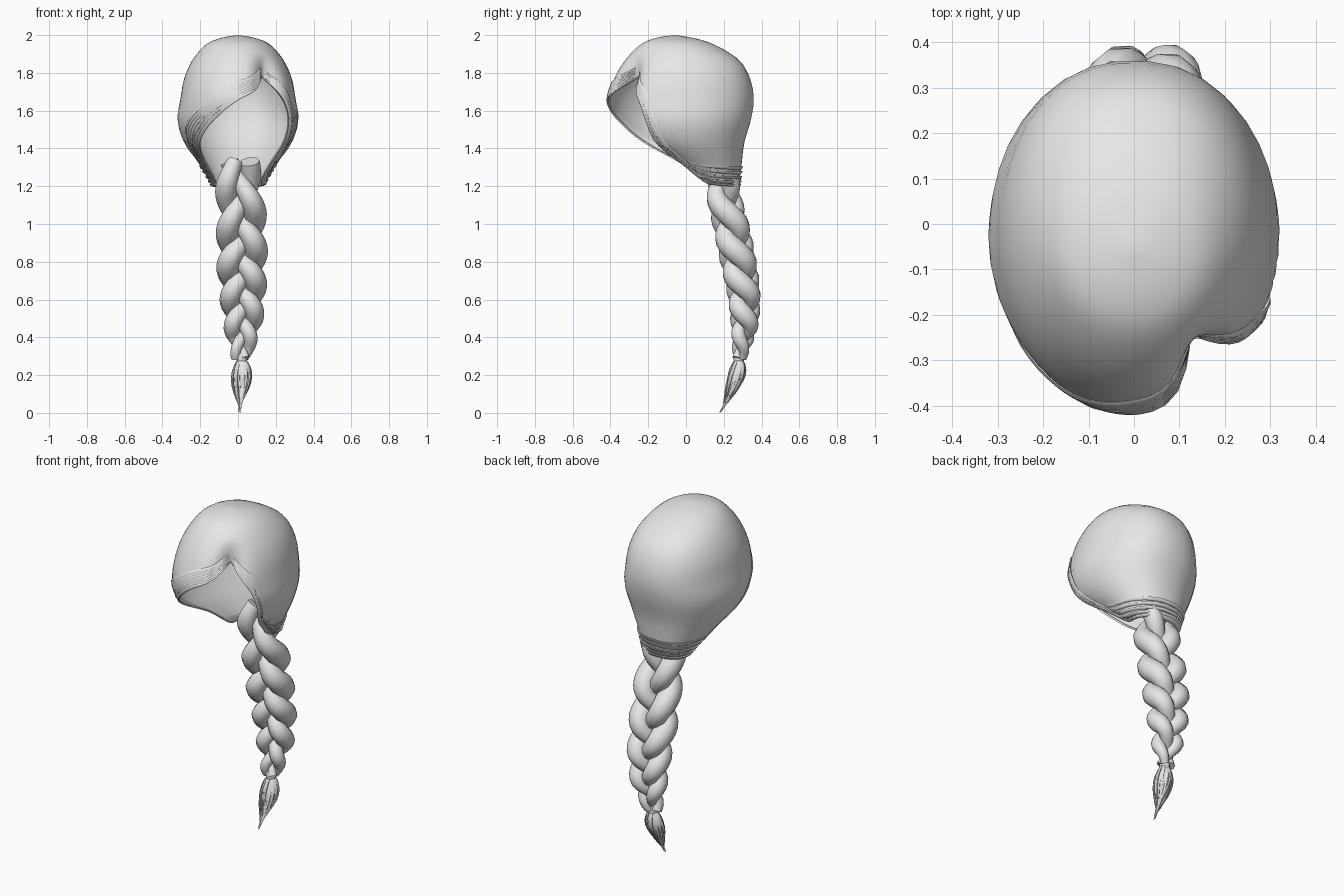
import bpy, bmesh, math, random
from mathutils import Vector

random.seed(4)
cube = bpy.data.objects.get("Cube")
if cube:
    bpy.data.objects.remove(cube, do_unlink=True)

hair = bpy.data.materials.new("hair_grey")
hair.use_nodes = True
GREY = (0.8, 0.8, 0.8, 1)
hair.diffuse_color = GREY
hair.node_tree.nodes["Principled BSDF"].inputs["Base Color"].default_value = GREY


def spline(rows, s):
    """Smooth interpolation through rows at fractional index s."""
    s = min(max(s, 0), len(rows) - 1)
    i = min(int(s), len(rows) - 2)
    f = s - i
    a, b, c, d = (rows[min(max(i + k, 0), len(rows) - 1)] for k in (-1, 0, 1, 2))
    return [q + f / 2 * (r - p + f * (2 * p - 5 * q + 4 * r - t + f * (3 * (q - r) + t - p)))
            for p, q, r, t in zip(a, b, c, d)]


def finish(name, bm, angle=60):
    mesh = bpy.data.meshes.new(name)
    bm.to_mesh(mesh)
    bm.free()
    obj = bpy.data.objects.new(name, mesh)
    bpy.context.collection.objects.link(obj)
    mesh.materials.append(hair)
    bpy.ops.object.select_all(action="DESELECT")
    obj.select_set(True)
    bpy.context.view_layer.objects.active = obj
    bpy.ops.object.shade_smooth_by_angle(angle=math.radians(angle))
    return obj


def add_tube(bm, pts, radii, sides, up_at, flat=1.0):
    """Closed tube along pts, flattened along the up direction."""
    rings = []
    for i, p in enumerate(pts):
        tangent = (pts[min(i + 1, len(pts) - 1)] - pts[max(i - 1, 0)]).normalized()
        side = tangent.cross(up_at(p)).normalized()
        up = side.cross(tangent)
        ring = []
        for k in range(sides):
            a = math.tau * k / sides
            ring.append(bm.verts.new(p + radii[i] * (side * math.cos(a) + up * flat * math.sin(a))))
        rings.append(ring)
    for r0, r1 in zip(rings, rings[1:]):
        for k in range(sides):
            n = (k + 1) % sides
            bm.faces.new((r0[k], r0[n], r1[n], r1[k]))
    bm.faces.new(rings[0][::-1])
    bm.faces.new(rings[-1])
    bmesh.ops.recalc_face_normals(bm, faces=bm.faces)


# Cap cross-sections from crown to nape: height, front y, back y, half width
SECTIONS = [(2.0, -.06, -.06, 0), (1.985, -.16, .04, .09), (1.95, -.24, .15, .17),
            (1.87, -.32, .28, .24), (1.77, -.38, .34, .285), (1.66, -.415, .36, .305),
            (1.55, -.39, .345, .32), (1.43, -.31, .31, .285), (1.31, -.1, .295, .2),
            (1.2, .08, .28, .135)]
# Hairline from the parting, round the nape, back along the fringe: angle, section
RIM = [(-55, 3.9), (-40, 4.7), (-32, 5.4), (-29, 6.8), (-30, 7.9), (-28, 8.8),
       (20, 9), (90, 9), (160, 9), (208, 8.8), (212, 7.9), (222, 7.1), (236, 6.4),
       (247, 5.9), (258, 5.4), (270, 5), (287, 4.6), (305, 3.9)]


def cap_point(u, t, lift=0.0):
    """Point on the cap: u runs round the hairline, t from crown to hairline."""
    end, depth = spline(RIM, u * (len(RIM) - 1))
    start = RIM[0][0] + 360 * u
    angle = start + (end - start) * t ** 1.5
    s = depth * t
    z, front, back, half = spline(SECTIONS, s)
    a = math.radians(angle)
    c, sn = math.cos(a), math.sin(a)
    if sn > 0:  # fuller back of the head
        c = math.copysign(abs(c) ** .87, c)
    gap = min(abs(angle + 55), abs(angle - 305))
    fade = min(max((s - 2.6) / 1.3, 0), 1)
    k = 1 - .2 * fade * math.exp(-(gap / 13) ** 2)  # groove at the parting
    mid, ry = (front + back) / 2, (back - front) / 2
    return Vector(((half * k + lift) * c, mid + (ry * k + lift) * sn, z))


# Cap of hair
COLS, ROWS = 72, 22
bm = bmesh.new()
crown = bm.verts.new(cap_point(0, 0))
grid = [[bm.verts.new(cap_point(i / COLS, j / ROWS)) for j in range(1, ROWS + 1)]
        for i in range(COLS)]
for i in range(COLS):
    a, b = grid[i], grid[(i + 1) % COLS]
    bm.faces.new((crown, a[0], b[0]))
    for j in range(ROWS - 1):
        bm.faces.new((a[j], a[j + 1], b[j + 1], b[j]))
cap = finish("hair_cap", bm)
shell = cap.modifiers.new("thickness", "SOLIDIFY")
shell.thickness = .014
shell.offset = -1


# Layered locks following the hairline
def outward(p):
    return p - Vector((0, 0, 1.6))


def add_lock(bm, u0, u1, t0, t1, radius, lift):
    n = 22
    pts, radii = [], []
    for i in range(n + 1):
        f = i / n
        pts.append(cap_point(u0 + (u1 - u0) * f, t0 + (t1 - t0) * f, lift))
        radii.append(radius * (.15 + .85 * math.sin(math.pi * f) ** .6))
    add_tube(bm, pts, radii, 6, outward, .45)


for name, u0, u1, count in (("fringe_locks", .985, .58, 7), ("side_locks", .015, .3, 5),
                            ("nape_locks", .28, .6, 5)):
    bm = bmesh.new()
    for i in range(count):
        t = .985 - .022 * i
        add_lock(bm, u0, u1 + random.uniform(-.03, .03), t, t + .012, .014, .001)
    finish(name, bm)

# Stray hairs just off the hairline
bm = bmesh.new()
for i in range(14):
    u = random.uniform(.05, .8)
    t = random.uniform(.9, .98)
    add_lock(bm, u, u + .12, t, t + .015, .0025, .008)
finish("stray_hairs", bm)

# Braid centre line, evenly spaced from top to tie: x, y, scale
TOP, TIE = 1.33, .29
BRAID = [(0, .2, .85), (.01, .2, .95), (.02, .24, 1), (.02, .275, 1),
         (.025, .305, .92), (.025, .31, .76), (.02, .285, .42)]


def braid_strand(index):
    pts, radii = [], []
    n = 60
    for i in range(n + 1):
        f = i / n
        z = TOP + (TIE - TOP) * f
        x, y, scale = spline(BRAID, f * (len(BRAID) - 1))
        d = 1.17 - z
        turn = math.tau * (4.2 * d + 1.75 * d * d - index) / 3
        pts.append(Vector((x - .074 * scale * math.cos(turn),
                           y + .042 * scale * math.sin(2 * turn), z)))
        radii.append(.057 * scale * (1 + .12 * math.cos(2 * turn)))
    bm = bmesh.new()
    add_tube(bm, pts, radii, 10, lambda p: Vector((0, 1, 0)))
    finish("braid_strand_" + str(index + 1), bm)


for index in range(3):
    braid_strand(index)

# Tie and loose tassel
bm = bmesh.new()
add_tube(bm, [Vector((.02, .28, z)) for z in (.315, .3, .28, .265)],
         [.024, .028, .028, .024], 12, lambda p: Vector((0, 1, 0)))
finish("braid_tie", bm)

bm = bmesh.new()
for i in range(44):
    a = i * 2.4
    spread = .06 * math.sqrt((i + 1) / 44)
    length = random.uniform(.2, .285) if i else .285
    pts, radii = [], []
    for j in range(9):
        f = j / 8
        drop = f * length
        bulge = spread * (.25 + .75 * math.sin(math.pi * min(f * 1.15, 1)) ** .8) * (1 - .6 * f * f)
        sway = (drop / .285) ** 1.7
        pts.append(Vector((.02 - .01 * sway + bulge * math.cos(a),
                           .28 - .1 * sway + bulge * math.sin(a) * .85, .285 - drop)))
        radii.append(.0105 * (1 - f) ** .7 + .0008)
    add_tube(bm, pts, radii, 5, lambda p: Vector((math.cos(a), math.sin(a), 0)), .6)
finish("braid_tassel", bm)
